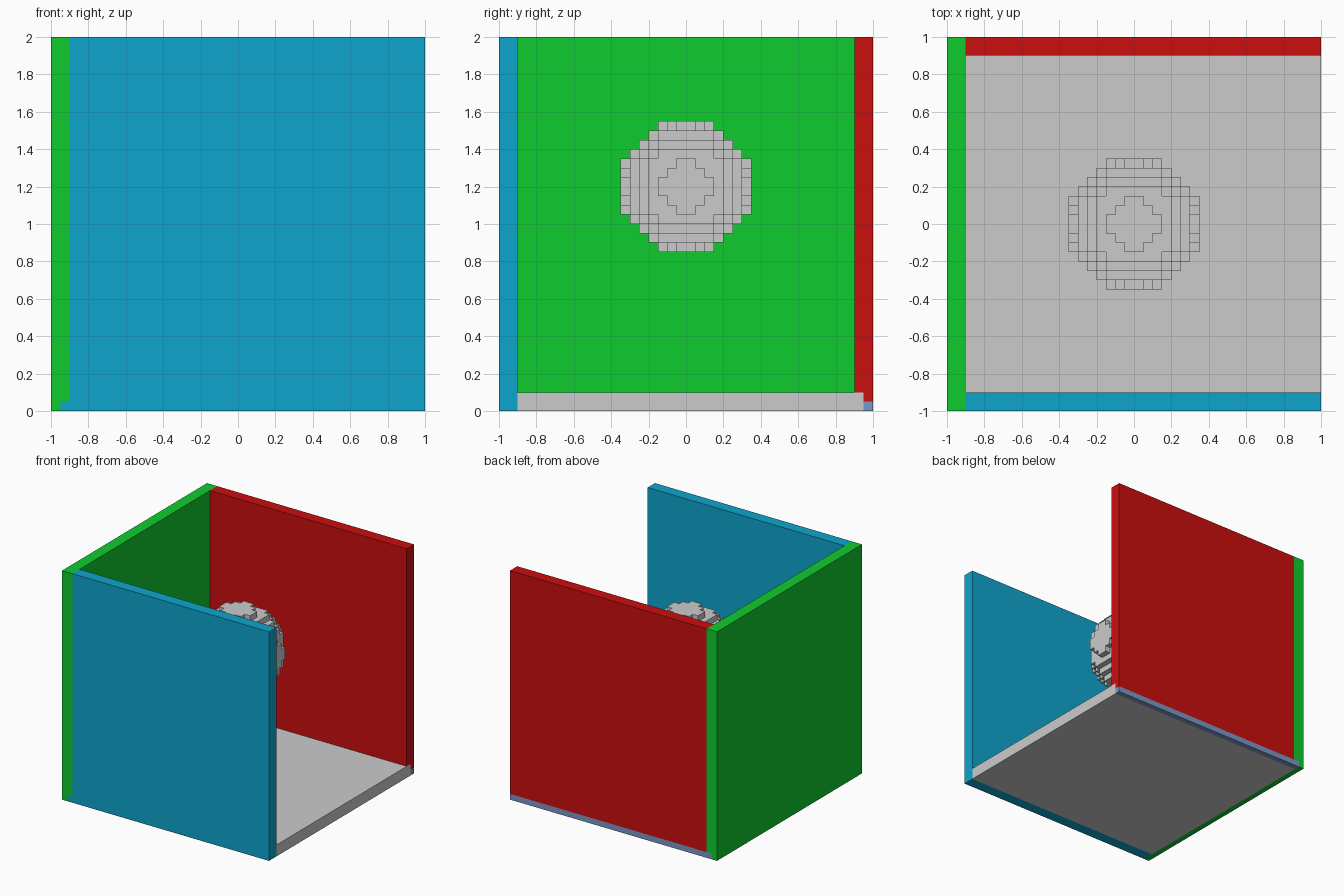
import bpy
import bmesh
from mathutils import Vector

cube = bpy.data.objects.get("Cube")
if cube:
    bpy.data.objects.remove(cube, do_unlink=True)

VOXEL = 0.05


def material(name, rgb):
    mat = bpy.data.materials.new(name)
    mat.use_nodes = True
    colour = (*rgb, 1.0)
    mat.diffuse_color = colour
    bsdf = mat.node_tree.nodes["Principled BSDF"]
    bsdf.inputs["Base Color"].default_value = colour
    bsdf.inputs["Roughness"].default_value = 0.8
    return mat


def add_object(name, bm, mat):
    bmesh.ops.recalc_face_normals(bm, faces=bm.faces)
    mesh = bpy.data.meshes.new(name)
    bm.to_mesh(mesh)
    bm.free()
    mesh.materials.append(mat)
    obj = bpy.data.objects.new(name, mesh)
    bpy.context.collection.objects.link(obj)
    return obj


def extrude_profile(name, profile, axis, start, end, mat):
    """Extrude a (horizontal, z) profile along 'x' or 'y' from start to end."""
    bm = bmesh.new()
    if axis == "y":
        points = [(h, start, z) for h, z in profile]
        step = Vector((0, end - start, 0))
    else:
        points = [(start, h, z) for h, z in profile]
        step = Vector((end - start, 0, 0))
    face = bm.faces.new([bm.verts.new(p) for p in points])
    result = bmesh.ops.extrude_face_region(bm, geom=[face], use_keep_orig=True)
    verts = [g for g in result["geom"] if isinstance(g, bmesh.types.BMVert)]
    bmesh.ops.translate(bm, verts=verts, vec=step)
    return add_object(name, bm, mat)


def voxel_ball(name, radius, centre, mat):
    """Ball of small cubes, keeping only the exposed cube sides."""
    span = range(-radius, radius)

    def solid(i, j, k):
        return sum((c + 0.5) ** 2 for c in (i, j, k)) <= radius ** 2

    bm = bmesh.new()
    corners = ((0, 0), (1, 0), (1, 1), (0, 1))
    for cell in ((i, j, k) for i in span for j in span for k in span):
        if not solid(*cell):
            continue
        for axis in range(3):
            for side in (0, 1):
                neighbour = list(cell)
                neighbour[axis] += 2 * side - 1
                if solid(*neighbour):
                    continue
                quad = []
                for u, v in corners:
                    p = Vector(cell)
                    p[axis] += side
                    p[(axis + 1) % 3] += u
                    p[(axis + 2) % 3] += v
                    quad.append(bm.verts.new(p * VOXEL + Vector(centre)))
                bm.faces.new(quad)
    bmesh.ops.remove_doubles(bm, verts=bm.verts, dist=0.001)
    return add_object(name, bm, mat)


grey = material("light grey", (0.60, 0.60, 0.60))
red = material("red", (0.60, 0.0044, 0.0048))
green = material("green", (0.0048, 0.60, 0.028))
blue = material("sky blue", (0.0044, 0.375, 0.61))
slate = material("slate blue", (0.205, 0.31, 0.57))

# Floor with a toe running under the side wall
extrude_profile("floor", [(-0.95, 0), (1, 0), (1, 0.1), (-0.9, 0.1),
                          (-0.9, 0.05), (-0.95, 0.05)], "y", -0.9, 0.95, grey)

# Side wall, notched at the bottom
extrude_profile("side_wall", [(-1, 0), (-0.95, 0), (-0.95, 0.05), (-0.9, 0.05),
                              (-0.9, 2), (-1, 2)], "y", -1, 1, green)

# Front wall, with a toe under the side wall
extrude_profile("front_wall", [(-0.95, 0), (1, 0), (1, 2), (-0.9, 2),
                               (-0.9, 0.05), (-0.95, 0.05)], "y", -1, -0.9, blue)

# Back wall, stepped over the floor edge
extrude_profile("back_wall", [(0.95, 0.05), (1, 0.05), (1, 2), (0.9, 2),
                              (0.9, 0.1), (0.95, 0.1)], "x", -0.9, 1, red)

# Thin strip along the foot of the back wall
extrude_profile("back_foot_strip", [(0.95, 0), (1, 0), (1, 0.05), (0.95, 0.05)],
                "x", -0.95, 1, slate)

# Floating ball in the middle of the room
voxel_ball("floating_ball", 7, (0, 0, 1.2), grey)
